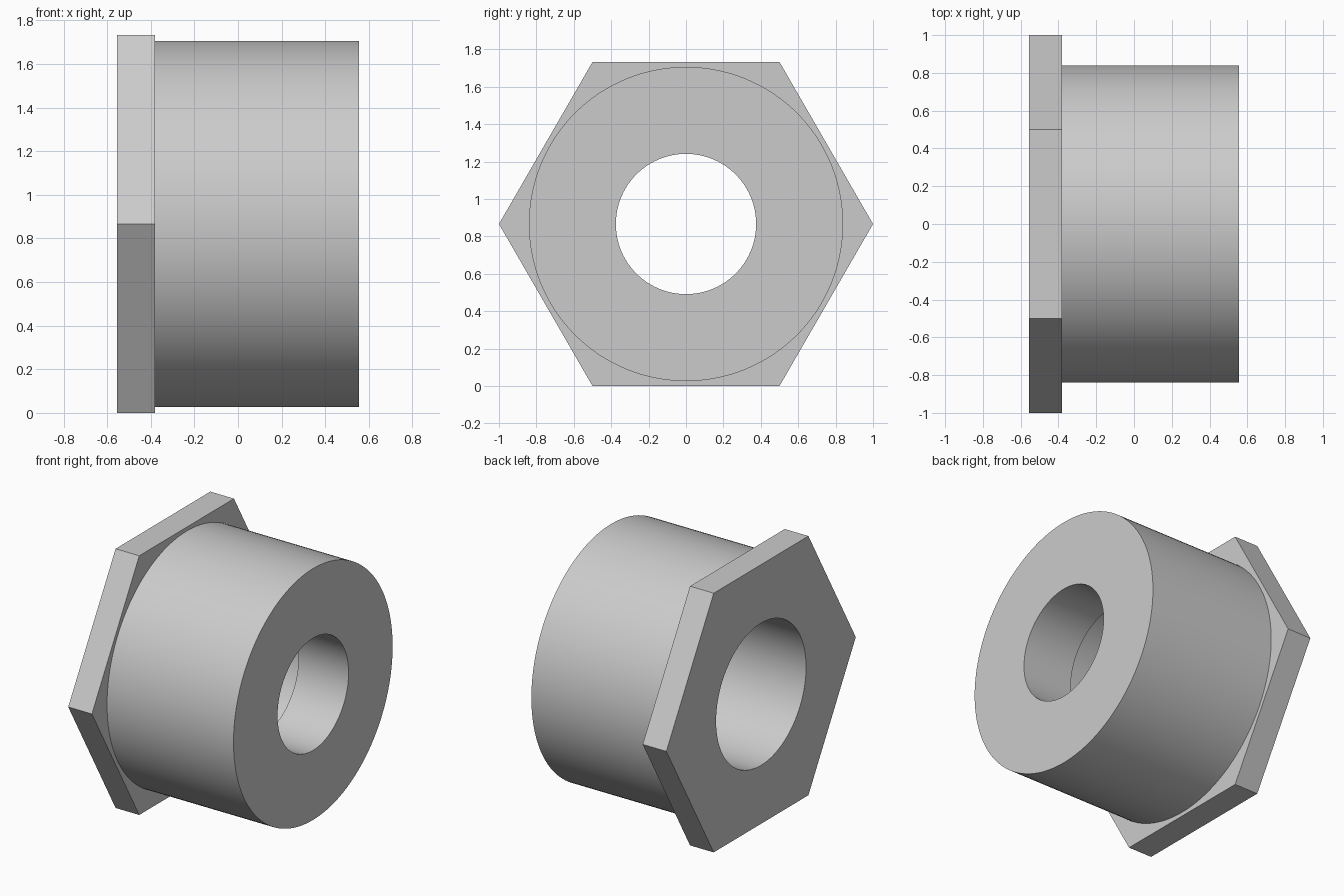
import bpy
import bmesh
from math import cos, sin, pi, radians

cube = bpy.data.objects.get("Cube")
if cube:
    bpy.data.objects.remove(cube, do_unlink=True)

SEGMENTS = 144
BACK, SHOULDER, STEP, FRONT = -0.555, -0.38, 0.185, 0.555
SOCKET_R, BORE_R, BARREL_R, HEX_R = 0.475, 0.375, 0.84, 1.0
AXIS_Z = HEX_R * cos(pi / 6)

grey = bpy.data.materials.new("plain grey")
grey.use_nodes = True
grey.diffuse_color = (0.6, 0.6, 0.6, 1)
grey.node_tree.nodes["Principled BSDF"].inputs["Base Color"].default_value = (0.6, 0.6, 0.6, 1)

bm = bmesh.new()


def ring(x, radius, count):
    """Loop of vertices around the x axis, starting on +y."""
    angles = [2 * pi * i / count for i in range(count)]
    return [bm.verts.new((x, radius * cos(a), AXIS_Z + radius * sin(a))) for a in angles]


def wall(a, b):
    """Quads between two loops of equal length."""
    n = len(a)
    for i in range(n):
        j = (i + 1) % n
        bm.faces.new((a[i], a[j], b[j], b[i]))


def hex_face(circle, corners):
    """Flat face between a circle and the hexagon around it."""
    n = len(circle)
    nearest = [round(6 * (i + 0.5) / n) % 6 for i in range(n)]
    for i in range(n):
        j = (i + 1) % n
        bm.faces.new((circle[i], circle[j], corners[nearest[i]]))
        if nearest[i] != nearest[j]:
            bm.faces.new((circle[j], corners[nearest[i]], corners[nearest[j]]))


# Wide socket, stepped narrow bore, end face and outer barrel
profile = [(BACK, SOCKET_R), (STEP, SOCKET_R), (STEP, BORE_R),
           (FRONT, BORE_R), (FRONT, BARREL_R), (SHOULDER, BARREL_R)]
rings = [ring(x, r, SEGMENTS) for x, r in profile]
for a, b in zip(rings, rings[1:]):
    wall(a, b)

# Hexagonal flange
hex_back, hex_front = ring(BACK, HEX_R, 6), ring(SHOULDER, HEX_R, 6)
wall(hex_back, hex_front)
hex_face(rings[0], hex_back)
hex_face(rings[-1], hex_front)

bmesh.ops.recalc_face_normals(bm, faces=bm.faces[:])
mesh = bpy.data.meshes.new("hex_bushing")
bm.to_mesh(mesh)
bm.free()
mesh.materials.append(grey)
bushing = bpy.data.objects.new("hex_bushing", mesh)
bpy.context.collection.objects.link(bushing)

# Smooth round walls, crisp rims
bpy.ops.object.select_all(action="DESELECT")
bushing.select_set(True)
bpy.context.view_layer.objects.active = bushing
bpy.ops.object.shade_smooth_by_angle(angle=radians(30))
